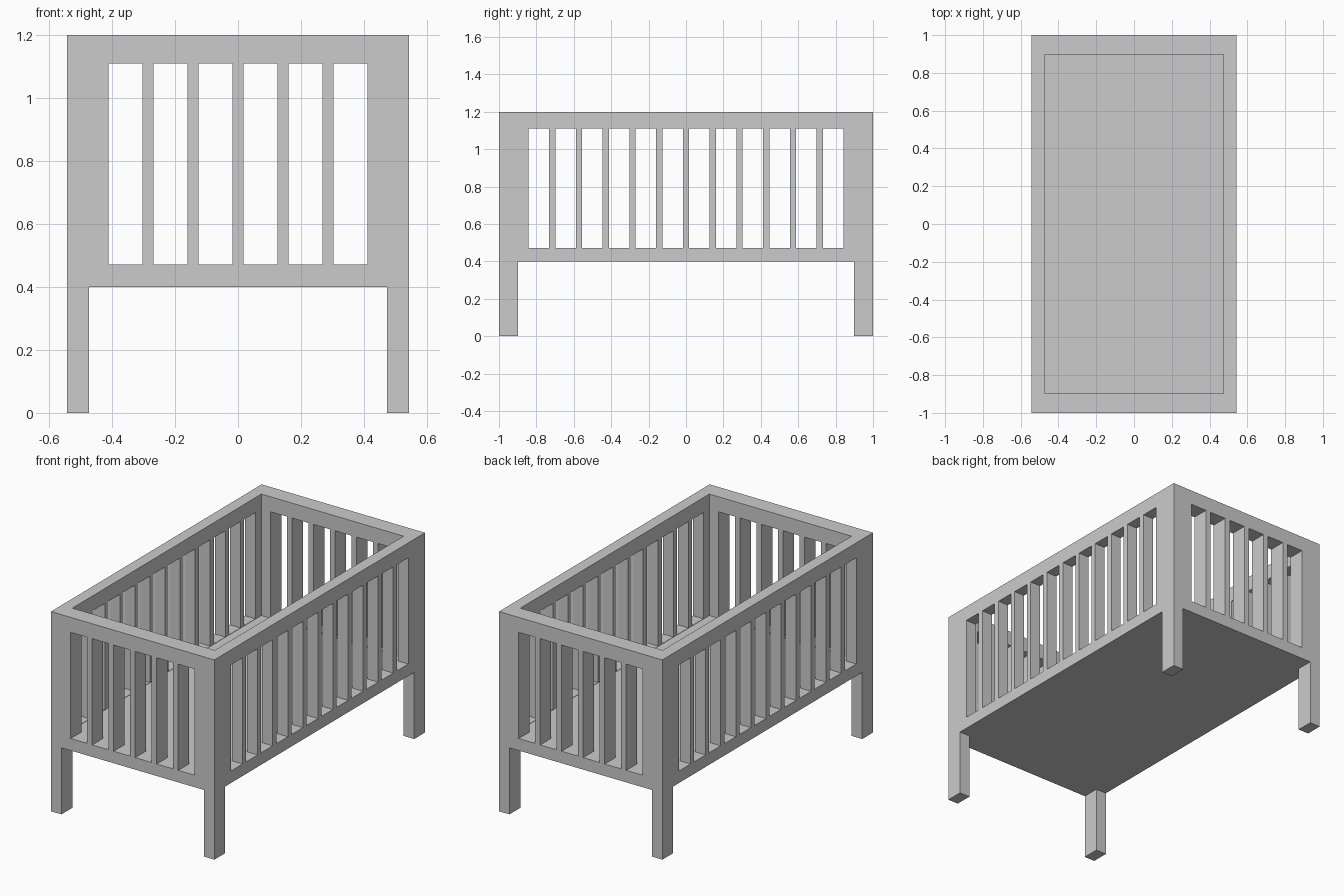
import bpy, bmesh
from mathutils import Matrix, Vector

if "Cube" in bpy.data.objects:
    bpy.data.objects.remove(bpy.data.objects["Cube"])

HX, HY, H = 0.543, 1.0, 1.2        # outer half sizes and height
IX, IY = 0.473, 0.897              # inner half sizes (also leg inner edges)
UNDER, FLOOR = 0.40, 0.470         # underside and floor level
SLOT_Z0, SLOT_Z1 = 0.472, 1.11     # slot bottom and top
PITCH, SLOT_W = 0.143, 0.109


def mesh_object(name, bm):
    bmesh.ops.recalc_face_normals(bm, faces=bm.faces)
    me = bpy.data.meshes.new(name)
    bm.to_mesh(me)
    bm.free()
    ob = bpy.data.objects.new(name, me)
    bpy.context.collection.objects.link(ob)
    return ob


def add_box(bm, lo, hi):
    lo, hi = Vector(lo), Vector(hi)
    m = Matrix.Translation((lo + hi) / 2) @ Matrix.Diagonal((*(hi - lo), 1))
    bmesh.ops.create_cube(bm, size=1, matrix=m)


def cut(target, cutter):
    cutter.hide_render = True
    cutter.hide_set(True)
    cutter.display_type = 'WIRE'
    mod = target.modifiers.new(cutter.name, 'BOOLEAN')
    mod.operation = 'DIFFERENCE'
    mod.solver = 'EXACT'
    mod.object = cutter


# Solid block of the crib
bm = bmesh.new()
add_box(bm, (-HX, -HY, 0), (HX, HY, H))
crib = mesh_object("crib_frame", bm)

# Plus-shaped cutter under the floor leaves the four legs
bm = bmesh.new()
F = 1.3
plus = [(F, -IY), (F, IY), (IX, IY), (IX, F), (-IX, F), (-IX, IY),
        (-F, IY), (-F, -IY), (-IX, -IY), (-IX, -F), (IX, -F), (IX, -IY)]
face = bm.faces.new([bm.verts.new((x, y, -0.2)) for x, y in plus])
ext = bmesh.ops.extrude_face_region(bm, geom=[face])
bmesh.ops.translate(bm, vec=(0, 0, UNDER + 0.2),
                    verts=[v for v in ext['geom'] if isinstance(v, bmesh.types.BMVert)])
under = mesh_object("leg_space_cutter", bm)

# Inner cavity above the floor
bm = bmesh.new()
add_box(bm, (-IX, -IY, FLOOR), (IX, IY, H + 0.2))
cavity = mesh_object("cavity_cutter", bm)


# Rows of slots between the slats, through both opposite walls
def slots(name, count, axis):
    bm = bmesh.new()
    for i in range(count):
        c = (i - (count - 1) / 2) * PITCH
        a, b = c - SLOT_W / 2, c + SLOT_W / 2
        if axis == 'x':
            add_box(bm, (a, -F, SLOT_Z0), (b, F, SLOT_Z1))
        else:
            add_box(bm, (-F, a, SLOT_Z0), (F, b, SLOT_Z1))
    return mesh_object(name, bm)


cut(crib, under)
cut(crib, cavity)
cut(crib, slots("end_slot_cutter", 6, 'x'))
cut(crib, slots("side_slot_cutter", 12, 'y'))
